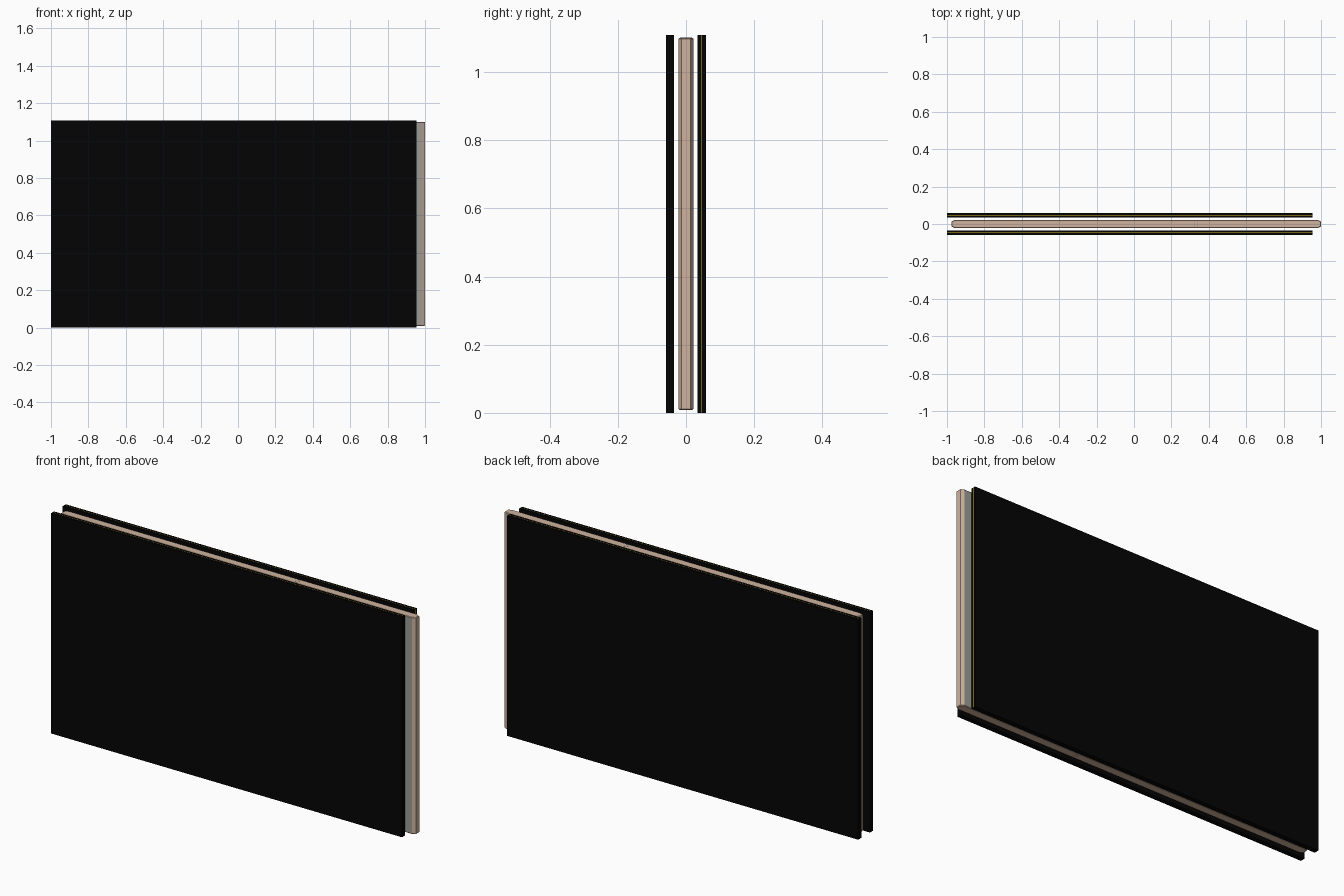
import bpy, bmesh

if "Cube" in bpy.data.objects:
    bpy.data.objects.remove(bpy.data.objects["Cube"])


def material(name, rgb):
    m = bpy.data.materials.new(name)
    m.diffuse_color = (*rgb, 1)
    m.use_nodes = True
    m.node_tree.nodes["Principled BSDF"].inputs["Base Color"].default_value = m.diffuse_color
    return m


black = material("black", (0.0012, 0.0012, 0.0012))
beige = material("beige", (0.62, 0.45, 0.34))
grey = material("grey", (0.33, 0.33, 0.31))
yellow = material("yellow", (0.80, 0.60, 0.02))


def prism(name, outline, z0, z1, mats, cap_bevel=0):
    """Extrude a flat x-y outline from z0 to z1."""
    bm = bmesh.new()
    base = bm.faces.new([bm.verts.new((x, y, z0)) for x, y in outline])
    new = bmesh.ops.extrude_face_region(bm, geom=[base])["geom"]
    bmesh.ops.translate(bm, vec=(0, 0, z1 - z0),
                        verts=[v for v in new if isinstance(v, bmesh.types.BMVert)])
    bmesh.ops.recalc_face_normals(bm, faces=bm.faces)
    # Chamfer the rims of the top and bottom
    if cap_bevel:
        rims = [e for e in bm.edges if abs(e.verts[0].co.z - e.verts[1].co.z) < 1e-5]
        bmesh.ops.bevel(bm, geom=rims, offset=cap_bevel, segments=1, affect='EDGES')
    # Broad front and back faces take the second colour
    for f in bm.faces:
        f.material_index = int(len(mats) > 1 and abs(f.normal.y) > 0.95)
    me = bpy.data.meshes.new(name)
    bm.to_mesh(me)
    bm.free()
    for m in mats:
        me.materials.append(m)
    ob = bpy.data.objects.new(name, me)
    bpy.context.collection.objects.link(ob)
    return ob


def box(name, x0, x1, y0, y1, z0, z1, mat):
    prism(name, [(x0, y0), (x1, y0), (x1, y1), (x0, y1)], z0, z1, [mat])


# Thin outer boards, each with a hairline yellow core showing at the rim
for side, y0, y1 in (("front", -0.059, -0.035), ("back", 0.034, 0.059)):
    box(side + "_board", -1, 0.954, y0, y1, 0, 1.108, black)
    ym = (y0 + y1) / 2
    box(side + "_board_core", -0.9995, 0.9544, ym - 0.0004, ym + 0.0004,
        0.0005, 1.1084, yellow)

# Inner slab with chamfered upright ends
X0, X1, H, CX, CY = -0.975, 1.0, 0.022, 0.017, 0.009
half = [(X0 + CX, -H), (X1 - CX, -H), (X1, -H + CY)]
outline = half + [(X1, H - CY), (X1 - CX, H), (X0 + CX, H), (X0, H - CY), (X0, -H + CY)]
prism("inner_slab", outline, 0.009, 1.10, [beige, grey], 0.003)

# Narrow joint lines across the top and bottom of the slab
for end, z in (("top", 1.10), ("bottom", 0.009)):
    for i, x in enumerate((0.325, 0.338)):
        box(f"{end}_joint_{i}", x - 0.001, x + 0.001, -0.018, 0.018,
            z - 0.0005, z + 0.0005, grey)
